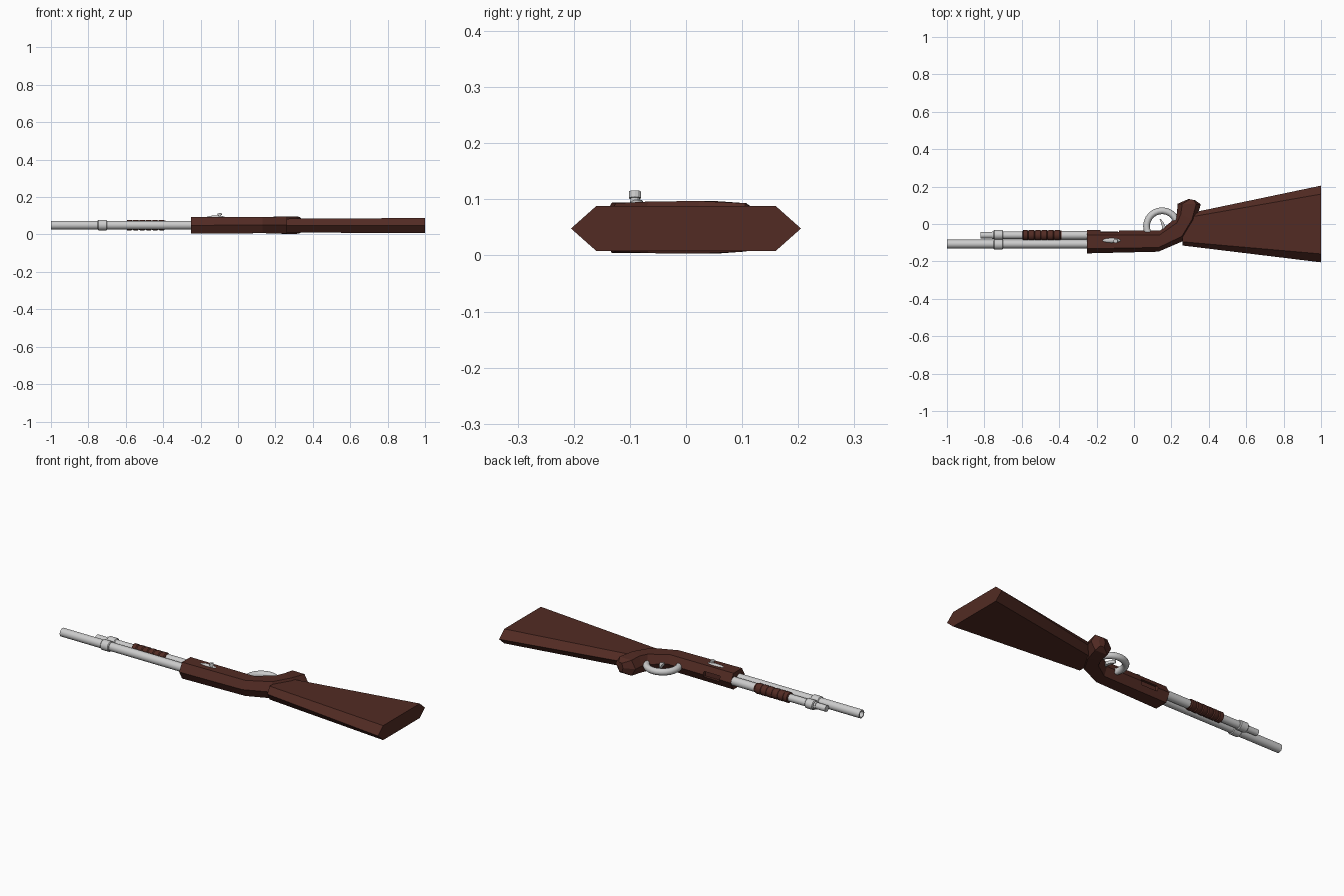
import bpy, bmesh, math
from mathutils import Vector

if "Cube" in bpy.data.objects:
    bpy.data.objects.remove(bpy.data.objects["Cube"])

ZC = 0.05
wood = bpy.data.materials.new("dark_wood")
wood.diffuse_color = (0.085, 0.024, 0.017, 1)
wood.use_nodes = True
wood.node_tree.nodes["Principled BSDF"].inputs["Base Color"].default_value = wood.diffuse_color


def finish(name, bm, mat=None, smooth=False):
    bmesh.ops.recalc_face_normals(bm, faces=bm.faces)
    me = bpy.data.meshes.new(name)
    bm.to_mesh(me)
    bm.free()
    ob = bpy.data.objects.new(name, me)
    bpy.context.collection.objects.link(ob)
    if mat:
        me.materials.append(mat)
    if smooth:
        bpy.ops.object.select_all(action='DESELECT')
        ob.select_set(True)
        bpy.context.view_layer.objects.active = ob
        bpy.ops.object.shade_smooth_by_angle(angle=math.radians(35))
    return ob


def skin(bm, rings):
    """Bridge consecutive vertex rings and cap both ends."""
    rings = [[bm.verts.new(p) for p in r] for r in rings]
    n = len(rings[0])
    for a, b in zip(rings, rings[1:]):
        for i in range(n):
            bm.faces.new((a[i], a[(i + 1) % n], b[(i + 1) % n], b[i]))
    bm.faces.new(rings[0])
    bm.faces.new(rings[-1])


def lathe(name, profile, y, mat=None, n=16):
    """Revolve (x, radius) points about an axis along x."""
    bm = bmesh.new()
    skin(bm, [[(x, y + r * math.cos(2 * math.pi * i / n), ZC + r * math.sin(2 * math.pi * i / n))
               for i in range(n)] for x, r in profile])
    return finish(name, bm, mat, True)


def hex_loft(name, stations, mat):
    """Loft pointed hexagons; station = lower xy, upper xy, half height, flat inset, z centre."""
    bm = bmesh.new()
    rings = []
    for lo, up, h, inset, zc in stations:
        lo, up = Vector((*lo, zc)), Vector((*up, zc))
        a, b, dz = lo.lerp(up, inset), up.lerp(lo, inset), Vector((0, 0, h))
        rings.append([lo, a + dz, b + dz, up, b - dz, a - dz])
    skin(bm, rings)
    return finish(name, bm, mat)


# Barrel with open muzzle, magazine tube, pump grip
lathe("barrel", [(-0.9, 0.017), (-1, 0.017), (-1, 0.023), (-0.2, 0.023)], -0.107)
lathe("magazine_tube", [(-0.82, 0.017), (-0.76, 0.017), (-0.76, 0.02), (-0.5, 0.02),
                        (-0.5, 0.023), (-0.2, 0.023)], -0.06)
grip = [(-0.595, 0.022)]
for i in range(6):
    x = -0.595 + i * 0.0345
    grip += [(x + 0.003, 0.028), (x + 0.025, 0.028), (x + 0.03, 0.024)]
lathe("pump_grip", grip + [(-0.388, 0.024)], -0.06, wood)

# Clamp rings joining the two tubes
for name, y, r in (("barrel_clamp", -0.109, 0.028), ("magazine_clamp", -0.058, 0.026)):
    lathe(name, [(-0.75, r - 0.004), (-0.746, r), (-0.704, r), (-0.70, r - 0.004)], y)

# Receiver bending into the short hooked grip
receiver = hex_loft("receiver", [
    ((-0.25, -0.157), (-0.25, -0.033), 0.045, 0.2, 0.049),
    ((0.13, -0.148), (0.14, -0.035), 0.043, 0.2, 0.05),
    ((0.265, -0.09), (0.22, 0.03), 0.046, 0.2, 0.05),
    ((0.33, 0.015), (0.23, 0.06), 0.047, 0.2, 0.05),
    ((0.357, 0.105), (0.233, 0.108), 0.043, 0.2, 0.05),
    ((0.327, 0.127), (0.292, 0.134), 0.025, 0.2, 0.05)], wood)

# Flared shoulder stock
hex_loft("stock", [((0.26, -0.115), (0.26, 0.05), 0.037, 0.12, 0.047),
                   ((1, -0.205), (1, 0.205), 0.04, 0.11, 0.048)], wood)

# Loading port cut into the receiver's underside
bm = bmesh.new()
bmesh.ops.create_cube(bm, size=1)
bmesh.ops.scale(bm, vec=(0.1, 0.04, 0.03), verts=bm.verts)
bmesh.ops.translate(bm, vec=(-0.13, -0.035, ZC), verts=bm.verts)
cutter = finish("loading_port_cutter", bm)
cutter.hide_render = True
cutter.hide_viewport = True
mod = receiver.modifiers.new("loading_port", 'BOOLEAN')
mod.operation = 'DIFFERENCE'
mod.solver = 'EXACT'
mod.object = cutter

# Trigger guard
bpy.ops.mesh.primitive_torus_add(major_segments=24, minor_segments=10, major_radius=0.083,
                                 minor_radius=0.018, location=(0.15, -0.012, ZC))
guard = bpy.context.object
guard.name = "trigger_guard"
bpy.ops.object.shade_smooth_by_angle(angle=math.radians(40))

# Curved trigger
bm = bmesh.new()
skin(bm, [[(x - w, y, ZC - 0.008), (x + w, y, ZC - 0.008), (x + w, y, ZC + 0.008), (x - w, y, ZC + 0.008)]
          for x, y, w in ((0.165, -0.06, 0.012), (0.16, -0.015, 0.01), (0.15, 0.01, 0.007), (0.14, 0.027, 0.003))])
finish("trigger", bm)

# Bolt in the ejection port
bm = bmesh.new()
bmesh.ops.create_uvsphere(bm, u_segments=16, v_segments=8, radius=1)
bmesh.ops.scale(bm, vec=(0.05, 0.013, 0.009), verts=bm.verts)
bmesh.ops.translate(bm, vec=(-0.12, -0.088, 0.092), verts=bm.verts)
finish("bolt", bm, None, True)

# Bolt handle and knob
for name, r, depth, z in (("bolt_handle", 0.008, 0.02, 0.1), ("bolt_knob", 0.011, 0.012, 0.108)):
    bpy.ops.mesh.primitive_cylinder_add(vertices=12, radius=r, depth=depth,
                                        location=(-0.098, -0.091, z), rotation=(0, -0.2, 0))
    bpy.context.object.name = name
